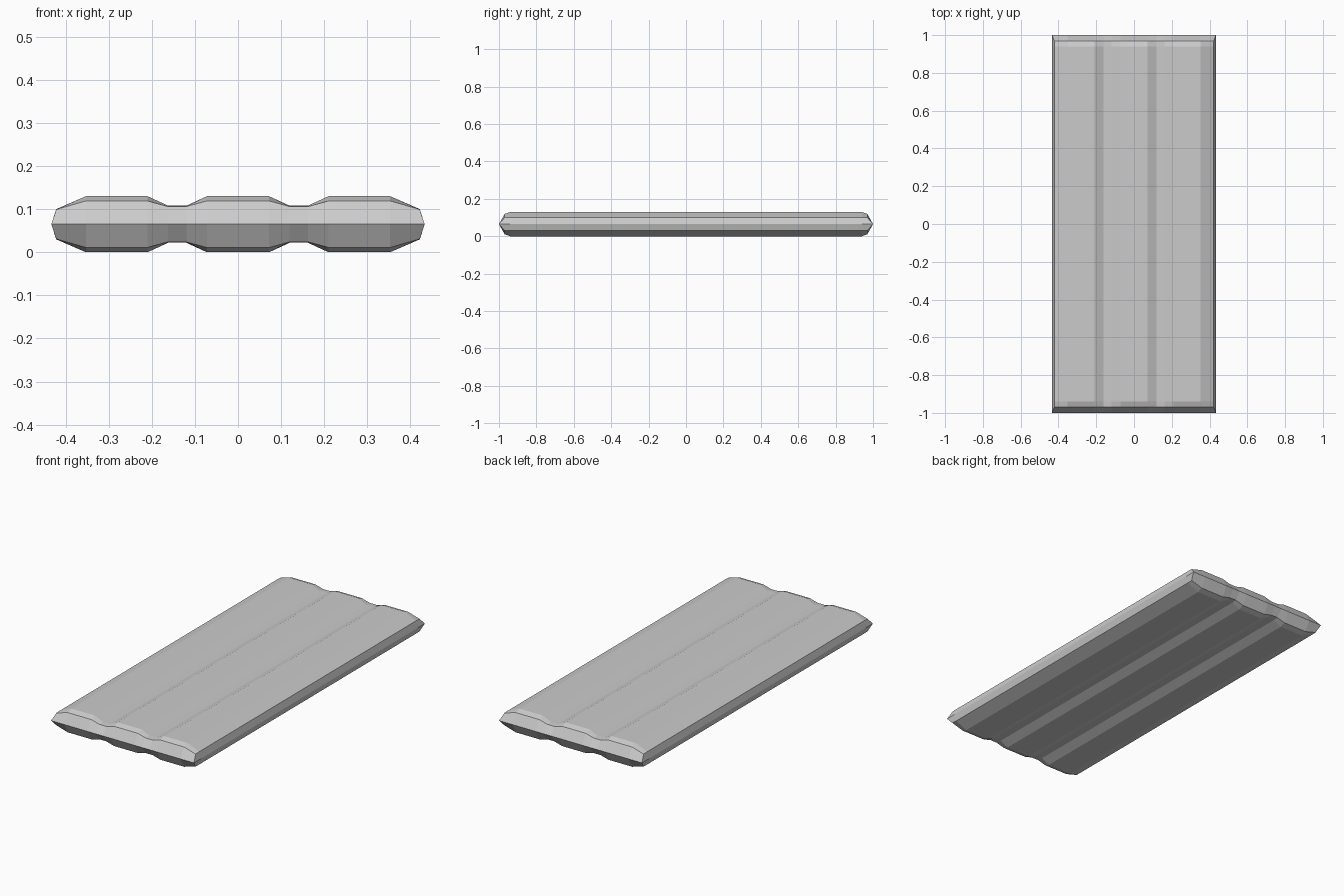
import bpy
import bmesh

cube = bpy.data.objects.get("Cube")
if cube:
    bpy.data.objects.remove(cube)

# One flat grey
grey = bpy.data.materials.new("light grey")
grey.use_nodes = True
colour = (0.6, 0.6, 0.6, 1)
grey.diffuse_color = colour
grey.node_tree.nodes["Principled BSDF"].inputs["Base Color"].default_value = colour

# Half width profile: x, half thickness, half thickness at the end bevel
HALF_X, HALF_Y, HALF_Z = 0.433, 1.0, 0.065
profile = [
    (0.0, 0.065, 0.054), (0.072, 0.065, 0.054),    # middle lobe
    (0.12, 0.043, 0.041), (0.162, 0.043, 0.041),   # groove
    (0.21, 0.065, 0.054), (0.353, 0.065, 0.054),   # side lobe
    (0.422, 0.035, 0.034), (HALF_X, 0.0, 0.0),     # rim
]


def section(y, bevelled=False):
    """Points across one quarter of the slab at depth y."""
    points = []
    for x, body, bevel in profile:
        points.append((x, y, bevel if bevelled else body))
    if bevelled:  # the rim meets the tip at a mitred corner
        points[-1] = (HALF_X, HALF_Y, 0)
    return points


# Tip line at the end of the slab, with the rim point on the corner
tip = [(x if x < 0.4 else HALF_X, HALF_Y, 0) for x, _, _ in profile]
sections = [section(0), section(0.94), section(0.97, True), tip]

# Loft the quarter, then mirror it on all three axes
bm = bmesh.new()
rows = [[bm.verts.new(p) for p in points] for points in sections]
for near, far in zip(rows, rows[1:]):
    for i in range(len(profile) - 1):
        bm.faces.new((near[i], near[i + 1], far[i + 1], far[i]))
bmesh.ops.remove_doubles(bm, verts=bm.verts, dist=0.0001)
mesh = bpy.data.meshes.new("ribbed_slab")
bm.to_mesh(mesh)
bm.free()

slab = bpy.data.objects.new("ribbed_slab", mesh)
bpy.context.collection.objects.link(slab)
slab.location.z = HALF_Z
mesh.materials.append(grey)
mirror = slab.modifiers.new("mirror", 'MIRROR')
mirror.use_axis = (True, True, True)
mirror.merge_threshold = 0.0001
